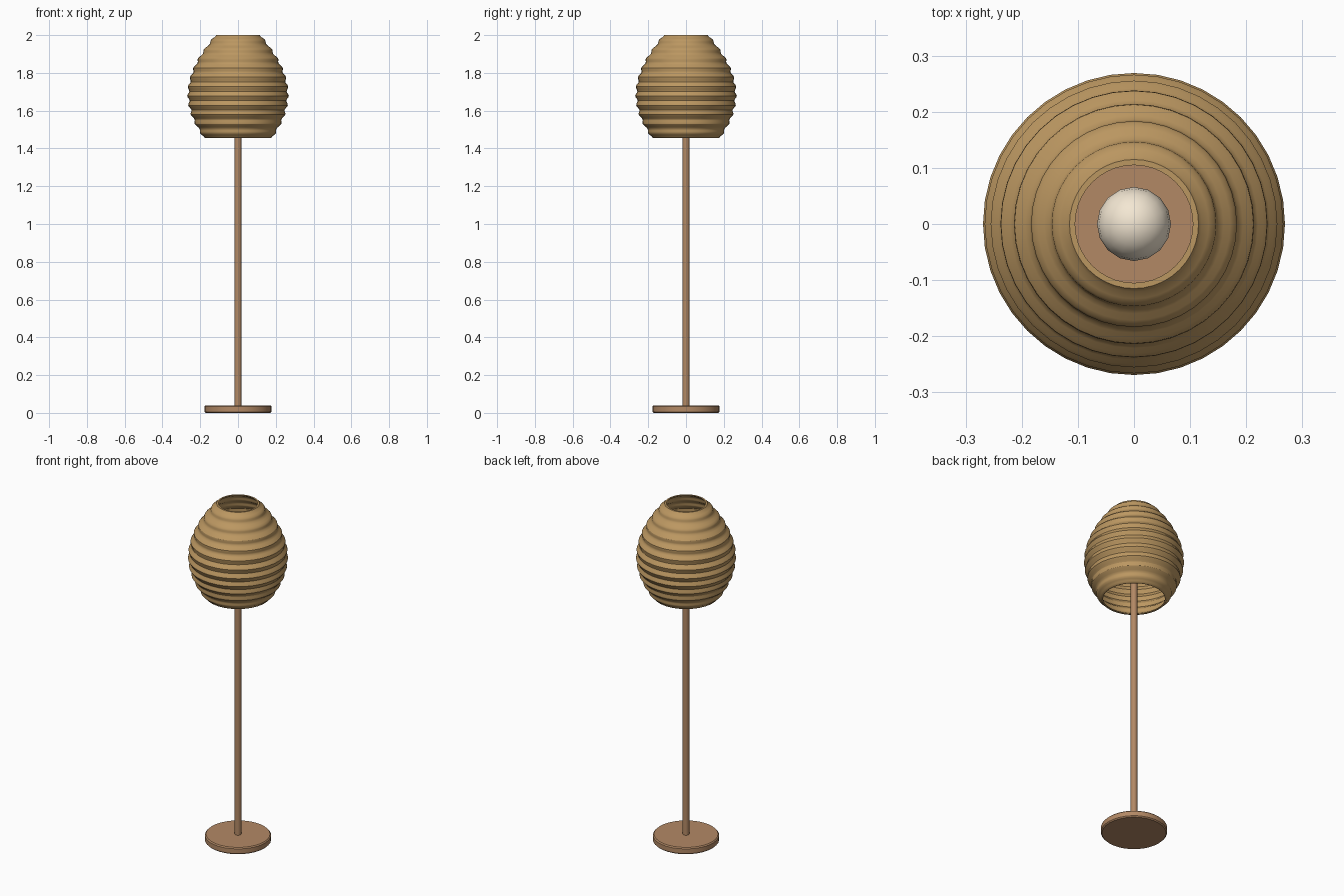
import bpy, bmesh, math
from math import pi, sin, cos

if "Cube" in bpy.data.objects:
    bpy.data.objects.remove(bpy.data.objects["Cube"])


def material(name, rgb):
    m = bpy.data.materials.new(name)
    m.diffuse_color = (*rgb, 1)
    m.use_nodes = True
    m.node_tree.nodes["Principled BSDF"].inputs["Base Color"].default_value = m.diffuse_color
    return m


def lathe(name, profile, sides, mat, angle=30):
    """Spin (radius, height) points around z; zero radius becomes a pole."""
    bm = bmesh.new()
    rings = []
    for r, z in profile:
        n = 1 if r == 0 else sides
        rings.append([bm.verts.new((r * cos(2 * pi * i / sides), r * sin(2 * pi * i / sides), z))
                      for i in range(n)])
    for a, b in zip(rings, rings[1:]):
        for i in range(sides):
            j = (i + 1) % sides
            quad = [a[i % len(a)], a[j % len(a)], b[j % len(b)], b[i % len(b)]]
            bm.faces.new(list(dict.fromkeys(quad)))
    bmesh.ops.recalc_face_normals(bm, faces=bm.faces)
    me = bpy.data.meshes.new(name)
    bm.to_mesh(me)
    bm.free()
    me.materials.append(mat)
    ob = bpy.data.objects.new(name, me)
    bpy.context.collection.objects.link(ob)
    bpy.ops.object.select_all(action='DESELECT')
    ob.select_set(True)
    bpy.context.view_layer.objects.active = ob
    bpy.ops.object.shade_smooth_by_angle(angle=math.radians(angle))
    return ob


wood = material("wood", (0.45, 0.25, 0.13))
bamboo = material("bamboo", (0.50, 0.31, 0.12))
glass = material("warm_glass", (0.90, 0.80, 0.65))

# Base disc with softened rims, and pole
lathe("base", [(0, 0), (0.172, 0), (0.178, 0.006), (0.178, 0.034), (0.172, 0.04), (0, 0.04)], 32, wood)
lathe("pole", [(0, 0.03), (0.018, 0.03), (0.018, 1.6), (0, 1.6)], 16, wood)

# Bulb
bulb = [(0.066 * sin(pi * i / 10) if 0 < i < 10 else 0, 1.65 - 0.066 * cos(pi * i / 10)) for i in range(11)]
lathe("bulb", bulb, 16, glass)

# Ribbed shade: egg-shaped envelope with 11 ripples, outside then inside
EGG = [(1.455, 0.178), (1.50, 0.207), (1.55, 0.234), (1.60, 0.252), (1.65, 0.262), (1.70, 0.264),
       (1.75, 0.257), (1.80, 0.243), (1.85, 0.221), (1.90, 0.193), (1.95, 0.157), (2.0, 0.117)]


def envelope(z):
    for (z0, r0), (z1, r1) in zip(EGG, EGG[1:]):
        if z <= z1:
            return r0 + (r1 - r0) * (z - z0) / (z1 - z0)
    return EGG[-1][1]


RIBS, STEPS = 11, 6
outer = []
for i in range(RIBS * STEPS + 1):
    z = 1.455 + 0.545 * i / (RIBS * STEPS)
    outer.append((envelope(z) - 0.006 * cos(2 * pi * i / STEPS) + (0.004 if i in (0, RIBS * STEPS) else 0), z))
inner = [(r - 0.010, z) for r, z in reversed(outer)]
lathe("shade", outer + inner + outer[:1], 40, bamboo)
bpy.ops.object.mode_set(mode='EDIT')
bpy.ops.mesh.select_all(action='SELECT')
bpy.ops.mesh.remove_doubles(threshold=0.00001)
bpy.ops.mesh.normals_make_consistent(inside=False)
bpy.ops.object.mode_set(mode='OBJECT')
